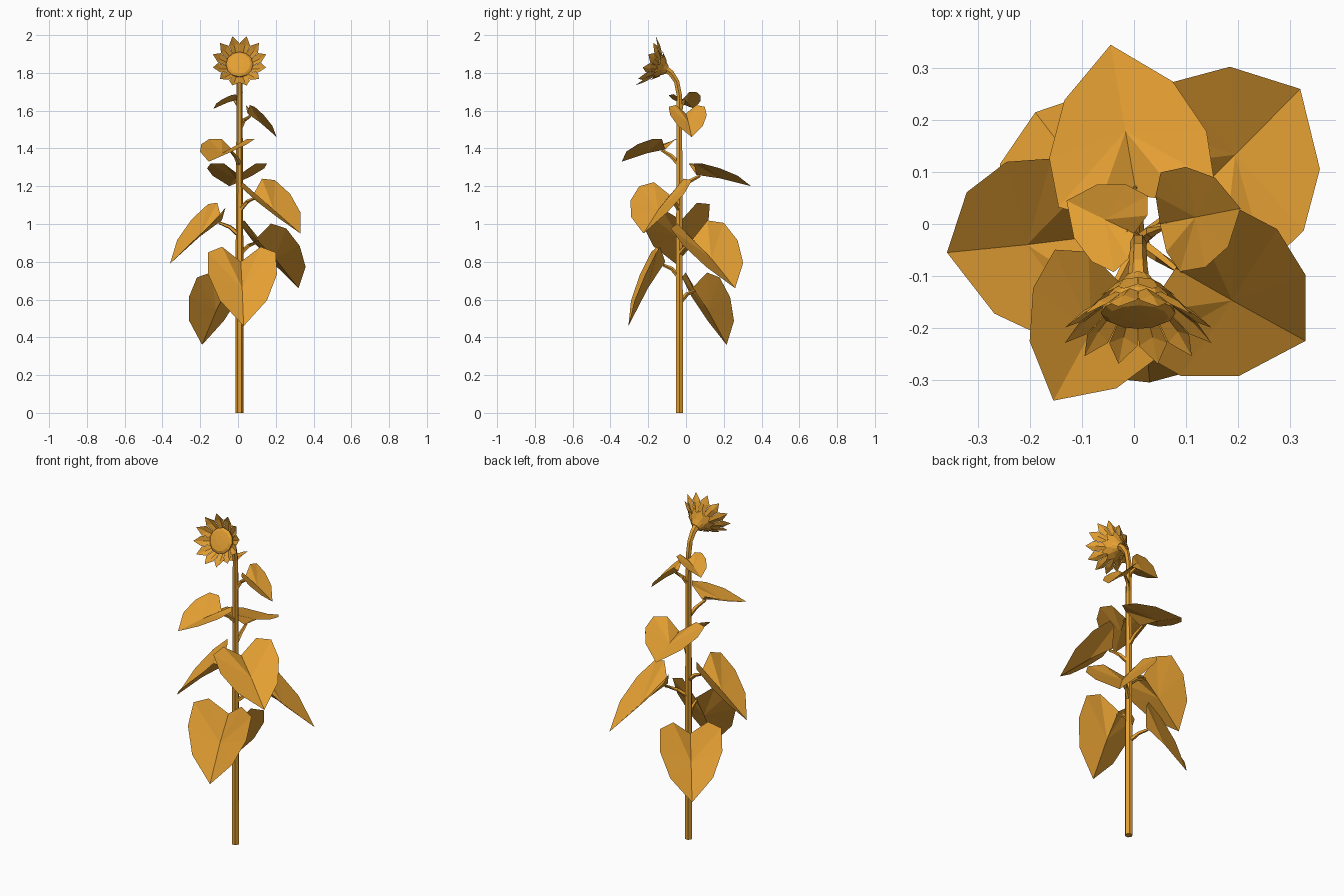
import bpy
import math
from mathutils import Vector

if "Cube" in bpy.data.objects:
    bpy.data.objects.remove(bpy.data.objects["Cube"], do_unlink=True)

UP = Vector((0, 0, 1))

amber = bpy.data.materials.new("amber")
amber.use_nodes = True
COLOUR = (0.78, 0.35, 0.033, 1)
amber.diffuse_color = COLOUR
amber.node_tree.nodes["Principled BSDF"].inputs["Base Color"].default_value = COLOUR


def add_object(name, verts, faces):
    mesh = bpy.data.meshes.new(name)
    mesh.from_pydata([tuple(v) for v in verts], [], faces)
    mesh.materials.append(amber)
    obj = bpy.data.objects.new(name, mesh)
    bpy.context.collection.objects.link(obj)


def tube(name, path, radii, sides):
    """Loft rings along a path and cap both ends."""
    path = [Vector(p) for p in path]
    verts, faces = [], []
    last = len(path) - 1
    for i, (p, r) in enumerate(zip(path, radii)):
        if i == 0:
            t = path[1] - p
        else:
            t = path[min(i + 1, last)] - path[i - 1]
        t.normalize()
        side = Vector((1, 0, 0)) if abs(t.x) < 0.7 else Vector((0, 1, 0))
        side = (side - t * side.dot(t)).normalized()
        other = t.cross(side)
        for k in range(sides):
            a = math.tau * k / sides
            verts.append(p + (side * math.cos(a) + other * math.sin(a)) * r)
    for i in range(last):
        for k in range(sides):
            n = (k + 1) % sides
            a, b = i * sides, (i + 1) * sides
            faces.append((a + k, a + n, b + n, b + k))
    faces.append(tuple(reversed(range(sides))))
    faces.append(tuple(range(last * sides, (last + 1) * sides)))
    add_object(name, verts, faces)


# Stem, bending forward under the flower
STEM_X, STEM_Y = 0.008, -0.035
tube("stem",
     [(STEM_X, STEM_Y, 0), (STEM_X, STEM_Y, 0.9), (STEM_X, STEM_Y, 1.68),
      (STEM_X, -0.05, 1.755), (STEM_X, -0.08, 1.8), (STEM_X, -0.11, 1.82)],
     [0.022, 0.02, 0.016, 0.016, 0.018, 0.022], 6)

# Half outline of a heart leaf: along, across, lift (fractions of length)
HALF = [(-0.13, 0.26, 0.18), (-0.03, 0.46, 0.2), (0.3, 0.465, 0.18), (0.67, 0.32, 0.12)]


def leaf(name, base, tip, width, roll):
    """Folded heart leaf on a thin stalk."""
    base, tip = Vector(base), Vector(tip)
    axis = tip - base
    size = axis.length
    axis.normalize()
    flat = axis.cross(UP).normalized()
    rise = flat.cross(axis)
    across = flat * math.cos(roll) + rise * math.sin(roll)
    normal = across.cross(axis)

    def at(u, v, w):
        return base + (axis * u + across * v * width + normal * w) * size

    verts = [base, at(0.42, 0, 0.025), tip]
    faces = []
    for sign in (1, -1):
        first = len(verts)
        verts += [at(u, v * sign, w) for u, v, w in HALF]
        rim = [0] + list(range(first, first + len(HALF))) + [2]
        for a, b in zip(rim, rim[1:]):
            faces.append((1, a, b) if sign < 0 else (1, b, a))
    add_object(name, verts, faces)

    root = Vector((STEM_X, STEM_Y, base.z - 0.08))
    middle = root.lerp(base, 0.55)
    tube(name + "_stalk", [root, middle, base + axis * 0.02],
         [0.014, 0.011, 0.008], 5)


LEAVES = [
    ("front_low_leaf", (0.015, -0.11, 0.8), (0.03, -0.305, 0.46), 1, 0),
    ("back_low_leaf", (-0.053, 0.035, 0.663), (-0.19, 0.215, 0.36), 0.95, 0),
    ("back_left_leaf", (0.095, 0.035, 0.92), (0.32, 0.26, 0.66), 1, -0.1),
    ("right_leaf", (-0.085, -0.025, 1.02), (-0.36, -0.055, 0.79), 1.05, 0.18),
    ("front_left_leaf", (0.08, -0.085, 1.153), (0.33, -0.225, 0.95), 1.04, -0.12),
    ("back_leaf", (0.005, 0.055, 1.26), (-0.045, 0.345, 1.2), 1.1, 0),
    ("front_right_leaf", (-0.03, -0.11, 1.395), (-0.155, -0.34, 1.33), 1.1, 0),
    ("upper_left_leaf", (0.05, 0.0, 1.585), (0.205, 0.03, 1.46), 1.05, 0),
    ("upper_right_leaf", (0.0, -0.018, 1.66), (-0.13, 0.045, 1.61), 1.15, 0.12),
]
for spec in LEAVES:
    leaf(*spec)

# Flower head frame: facing forward and a little upward
FACING = Vector((0, -0.92, 0.39)).normalized()
RIGHT = Vector((1, 0, 0))
RISE = FACING.cross(RIGHT)
HEAD = Vector((STEM_X, -0.1, 1.815))


def head_point(angle, radius, depth):
    ring = RIGHT * math.cos(angle) + RISE * math.sin(angle)
    return HEAD + ring * radius + FACING * depth


# Cup and seed disc
DEPTHS = [0, 0.025, 0.05, 0.078, 0.086, 0.088]
tube("flower_disc", [HEAD + FACING * d for d in DEPTHS],
     [0.022, 0.042, 0.064, 0.072, 0.058, 0.025], 12)

# Ring of folded petals
PETALS = 12
verts, faces = [], []
for i in range(PETALS):
    a = math.tau * (i + 0.5) / PETALS
    n = len(verts)
    verts += [head_point(a - 0.26, 0.06, 0.055), head_point(a + 0.26, 0.06, 0.055),
              head_point(a - 0.25, 0.114, 0.098), head_point(a + 0.25, 0.114, 0.098),
              head_point(a, 0.108, 0.084), head_point(a, 0.146, 0.124),
              head_point(a, 0.06, 0.05)]
    faces += [(n, n + 6, n + 4, n + 2), (n + 6, n + 1, n + 3, n + 4),
              (n + 2, n + 4, n + 5), (n + 4, n + 3, n + 5)]
add_object("petals", verts, faces)

# Short pointed sepals hugging the cup
SEPALS = 10
verts, faces = [], []
for i in range(SEPALS):
    a = math.tau * i / SEPALS
    n = len(verts)
    verts += [head_point(a - 0.31, 0.046, 0.022), head_point(a + 0.31, 0.046, 0.022),
              head_point(a + 0.31, 0.066, 0.045), head_point(a, 0.088, 0.062),
              head_point(a - 0.31, 0.066, 0.045)]
    faces.append((n, n + 1, n + 2, n + 3, n + 4))
add_object("sepals", verts, faces)
